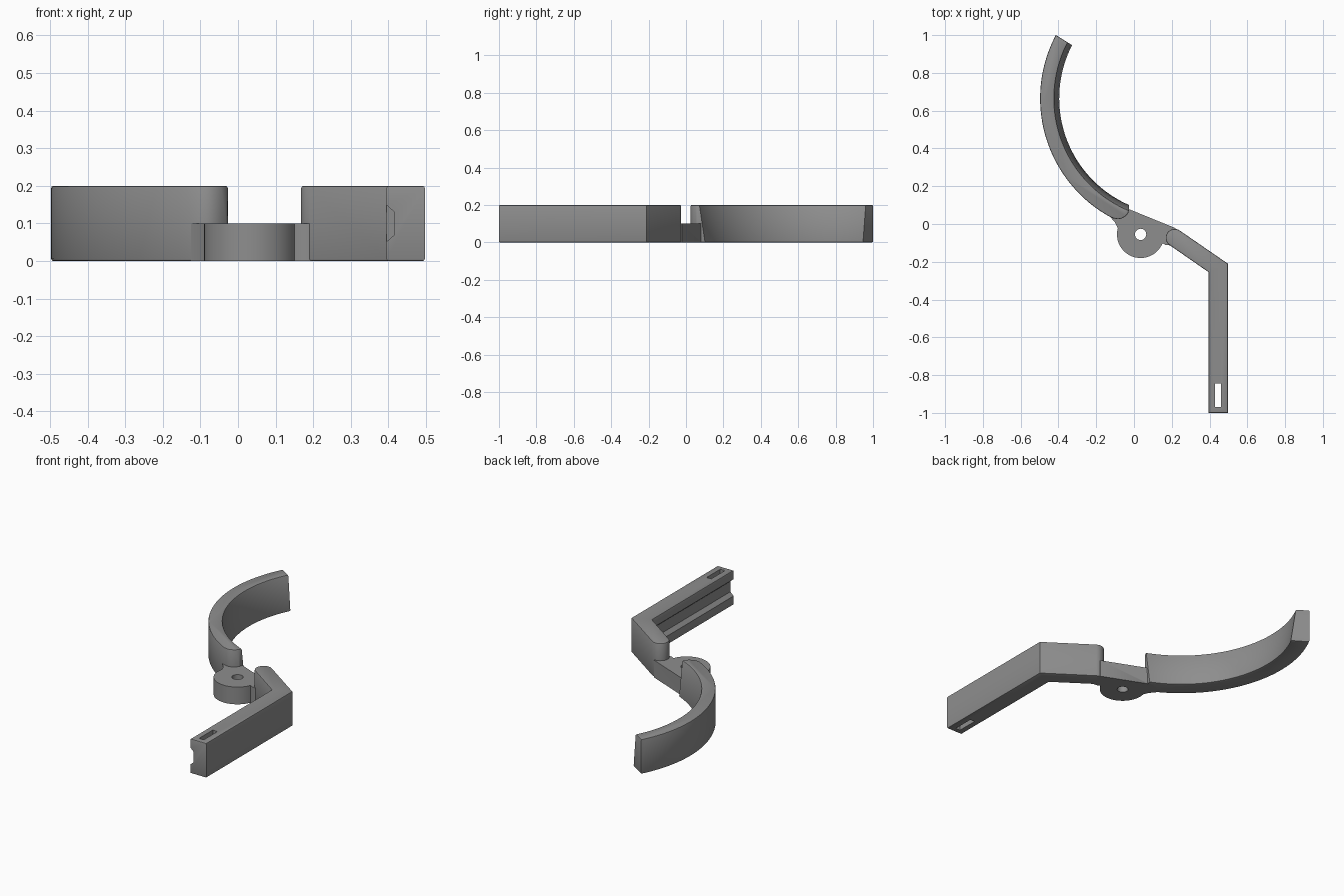
import bpy, bmesh, math

if "Cube" in bpy.data.objects:
    bpy.data.objects.remove(bpy.data.objects["Cube"])

grey = bpy.data.materials.new("grey plastic")
grey.diffuse_color = (0.27, 0.27, 0.27, 1)
grey.use_nodes = True
grey.node_tree.nodes["Principled BSDF"].inputs["Base Color"].default_value = grey.diffuse_color


def prism(name, bottom, top, z0, z1, bevel=0.0):
    """Solid between two matching outlines, optionally with softened rims."""
    bm = bmesh.new()
    lo = [bm.verts.new((x, y, z0)) for x, y in bottom]
    hi = [bm.verts.new((x, y, z1)) for x, y in top]
    n = len(lo)
    bm.faces.new(lo[::-1])
    bm.faces.new(hi)
    for i in range(n):
        j = (i + 1) % n
        bm.faces.new((lo[i], lo[j], hi[j], hi[i]))
    bmesh.ops.recalc_face_normals(bm, faces=bm.faces)
    if bevel:
        rim = [e for e in bm.edges if abs(e.verts[0].co.z - e.verts[1].co.z) < 1e-6]
        bmesh.ops.bevel(bm, geom=rim, offset=bevel, segments=2, profile=0.5,
                        affect='EDGES', clamp_overlap=True)
    me = bpy.data.meshes.new(name)
    bm.to_mesh(me)
    bm.free()
    me.materials.append(grey)
    ob = bpy.data.objects.new(name, me)
    bpy.context.collection.objects.link(ob)
    return ob


def arc(cx, cy, r, a0, a1, n):
    return [(cx + r * math.cos(math.radians(a0 + (a1 - a0) * i / n)),
             cy + r * math.sin(math.radians(a0 + (a1 - a0) * i / n)))
            for i in range(n + 1)]


def boolean(target, tool, op):
    mod = target.modifiers.new(op, 'BOOLEAN')
    mod.operation = op
    mod.solver = 'EXACT'
    mod.object = tool
    bpy.context.view_layer.objects.active = target
    bpy.ops.object.modifier_apply(modifier=mod.name)
    bpy.data.objects.remove(tool)


# curved hook: round outer wall, inner wall leaning outward, rounded root
outer = arc(0.22, 0.665, 0.717, 152.1, 240.3, 44)
root = [(-0.11, 0.03), (-0.085, 0.025), (-0.065, 0.029), (-0.045, 0.041), (-0.031, 0.057)]
hook_low = outer + root + arc(0.22, 0.665, 0.615, 246.3, 152.8, 44)
hook_high = outer + root + arc(0.22, 0.665, 0.643, 247.4, 152.6, 44)
hook = prism("hook", hook_low, hook_high, 0, 0.2, 0.006)

# bent arm with rounded inner end
arm_outline = ([(0.497, -0.21), (0.497, -1.0), (0.395, -1.0), (0.395, -0.255)]
               + arc(0.215, -0.073, 0.047, 236, 56, 14))
arm = prism("arm", arm_outline, arm_outline, 0, 0.2, 0.006)

# shallow groove along the inner face of the arm
groove = prism("groove_cutter", [(0.36, 0.02), (0.395, 0.051), (0.416, 0.07),
                                 (0.416, 0.13), (0.395, 0.149), (0.36, 0.18)],
               [(0.36, 0.02), (0.395, 0.051), (0.416, 0.07),
                (0.416, 0.13), (0.395, 0.149), (0.36, 0.18)], 0, 1)
for v in groove.data.vertices:
    x, z, t = v.co
    v.co = (x, -1.1 + t * 0.84, z)
groove.data.flip_normals()
boolean(arm, groove, 'DIFFERENCE')

# strap slot through the arm's tip
slot_outline = [(0.43, -0.97), (0.46, -0.97), (0.46, -0.845), (0.43, -0.845)]
boolean(arm, prism("slot_cutter", slot_outline, slot_outline, -0.1, 0.3), 'DIFFERENCE')

# low pivot plate with a round boss and a screw hole
plate_outline = ([(-0.125, 0.036), (-0.11, 0.07), (-0.03, 0.08), (0.22, -0.022), (0.24, -0.1),
                  (0.19, -0.113), (0.165, -0.11)]
                 + arc(0.035, -0.055, 0.125, -22, -195, 36) + [(-0.1, 0.008)])
plate = prism("pivot_plate", plate_outline, plate_outline, 0, 0.1)
hole = arc(0.035, -0.055, 0.03, 0, 348.75, 31)
boolean(plate, prism("hole_cutter", hole, hole, -0.1, 0.3), 'DIFFERENCE')

# fuse into a single moulded piece
boolean(plate, hook, 'UNION')
boolean(plate, arm, 'UNION')
plate.name = "pivot_bracket"
bpy.ops.object.select_all(action='DESELECT')
plate.select_set(True)
bpy.context.view_layer.objects.active = plate
bpy.ops.object.shade_smooth_by_angle(angle=math.radians(30))
